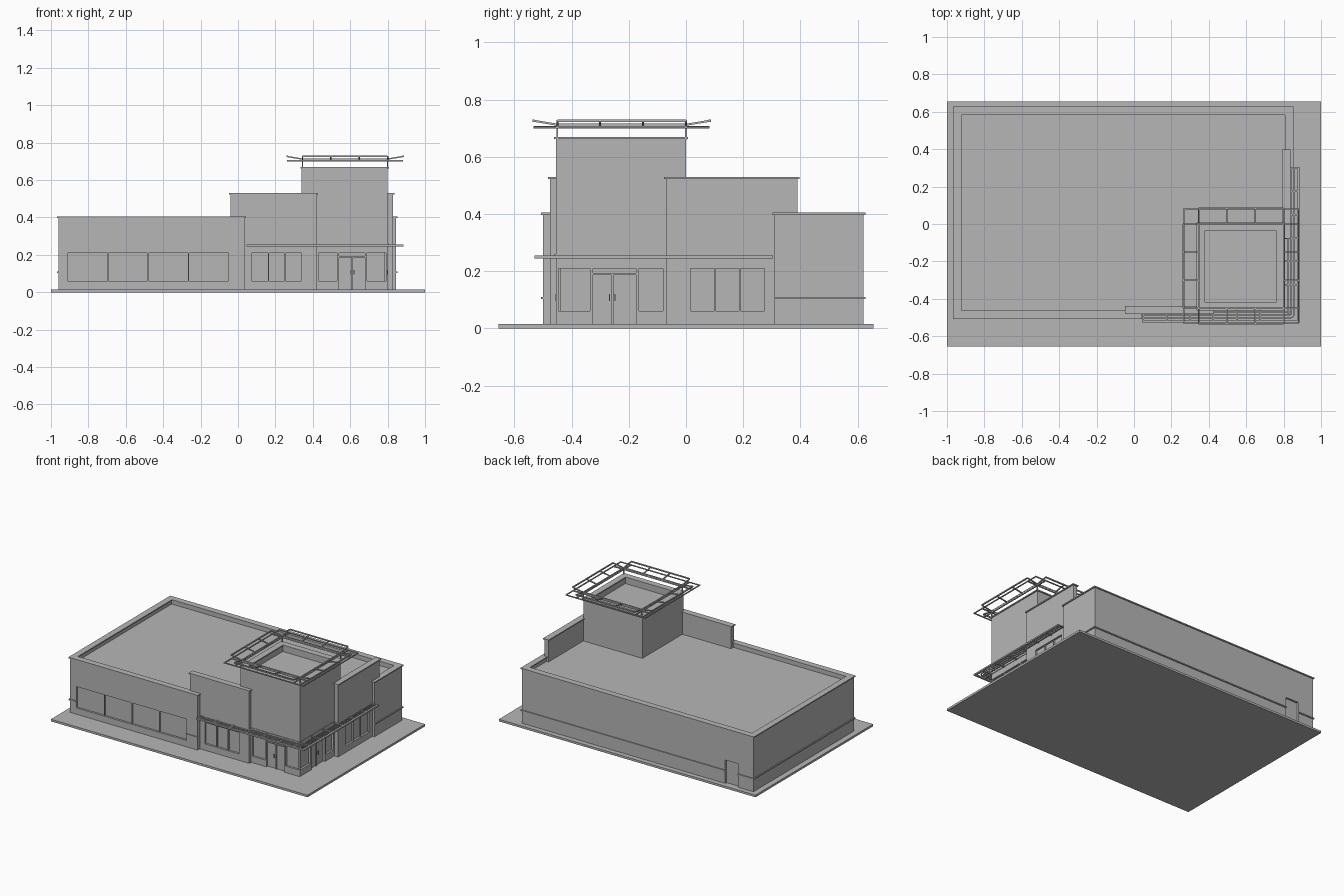
import bpy, math
from mathutils import Vector

cube = bpy.data.objects.get("Cube")
if cube:
    bpy.data.objects.remove(cube, do_unlink=True)

grey = bpy.data.materials.new("plain_grey")
grey.use_nodes = True
grey.diffuse_color = (0.47, 0.47, 0.47, 1)
grey.node_tree.nodes["Principled BSDF"].inputs["Base Color"].default_value = grey.diffuse_color


def prism(name, outline, z0, z1):
    """Extrude a counter-clockwise outline from z0 to z1."""
    n = len(outline)
    verts = [(x, y, z) for z in (z0, z1) for x, y in outline]
    faces = [tuple(reversed(range(n))), tuple(range(n, 2 * n))]
    faces += [(i, (i + 1) % n, (i + 1) % n + n, i + n) for i in range(n)]
    mesh = bpy.data.meshes.new(name)
    mesh.from_pydata(verts, [], faces)
    mesh.materials.append(grey)
    obj = bpy.data.objects.new(name, mesh)
    bpy.context.collection.objects.link(obj)
    return obj


def box(name, x0, x1, y0, y1, z0, z1):
    return prism(name, [(x0, y0), (x1, y0), (x1, y1), (x0, y1)], z0, z1)


def bar(name, a, b, w=0.008):
    """Square bar between two points."""
    a, b = Vector(a), Vector(b)
    h = w / 2
    obj = box(name, -h, h, -h, h, 0, (b - a).length)
    obj.rotation_mode = 'QUATERNION'
    obj.rotation_quaternion = (b - a).to_track_quat('Z', 'Y')
    obj.location = a
    return obj


def cut(obj, x0, x1, y0, y1, z0, z1):
    """Carve a recess out of a wall."""
    cutter = box("cutter", x0, x1, y0, y1, z0, z1)
    cutter.hide_render = True
    mod = obj.modifiers.new("recess", 'BOOLEAN')
    mod.object, mod.operation, mod.solver = cutter, 'DIFFERENCE', 'EXACT'
    bpy.context.view_layer.objects.active = obj
    bpy.ops.object.modifier_apply(modifier=mod.name)
    bpy.data.objects.remove(cutter, do_unlink=True)


def capped_wall(name, x0, x1, y0, y1, top):
    """Tall wall panel with a thin overhanging coping."""
    wall = box(name, x0, x1, y0, y1, GROUND, top - CAP)
    box(name + "_coping", x0 - LIP, x1 + LIP, y0 - LIP, y1 + LIP, top - CAP, top)
    return wall


def ring(name, x0, x1, y0, y1, t, z0, z1):
    """Square frame made of four butted boxes."""
    box(name + "_front", x0, x1, y0, y0 + t, z0, z1)
    box(name + "_back", x0, x1, y1 - t, y1, z0, z1)
    box(name + "_right", x0, x0 + t, y0 + t, y1 - t, z0, z1)
    box(name + "_left", x1 - t, x1, y0 + t, y1 - t, z0, z1)


GROUND, CAP, LIP, DEEP = 0.015, 0.008, 0.007, 0.014
SILL, HEAD = 0.06, 0.21
X0, X1, Y0, Y1, T = -0.96, 0.845, -0.50, 0.62, 0.03
FRONT_END, SIDE_END = 0.035, 0.31      # ends of the low parapet

# Ground slab
box("ground_slab", -1, 1, -0.655, 0.655, 0, GROUND)

# Main hall, flat roof inside a low parapet
hall = prism("main_hall", [(X0, Y0), (FRONT_END, Y0), (FRONT_END, -0.45), (0.36, -0.45),
             (0.36, -0.02), (0.805, -0.02), (0.805, SIDE_END), (X1, SIDE_END),
             (X1, Y1), (X0, Y1)], GROUND, 0.37)


def parapet(name, d, z0, z1):
    ix0, ix1, iy0, iy1 = X0 + T + d, X1 - T - d, Y0 + T + d, Y1 - T - d
    prism(name, [(X0 - d, Y0 - d), (FRONT_END + d, Y0 - d), (FRONT_END + d, iy0), (ix0, iy0),
                 (ix0, iy1), (ix1, iy1), (ix1, SIDE_END - d), (X1 + d, SIDE_END - d),
                 (X1 + d, Y1 + d), (X0 - d, Y1 + d)], z0, z1)


parapet("hall_parapet", 0, 0.37, 0.405 - CAP)
parapet("hall_coping", LIP, 0.405 - CAP, 0.405)

# Raised wall panels and corner tower
front_panel = capped_wall("front_panel", -0.04, 0.42, -0.475, -0.445, 0.53)
side_panel = capped_wall("side_panel", 0.80, 0.83, -0.07, 0.39, 0.53)
tower = box("tower", 0.34, 0.80, -0.455, 0.0, GROUND, 0.62)
ring("tower_parapet", 0.34, 0.80, -0.455, 0.0, T, 0.62, 0.67 - CAP)
ring("tower_coping", 0.34 - LIP, 0.80 + LIP, -0.455 - LIP, LIP, T + 2 * LIP, 0.67 - CAP, 0.67)

# Window recesses and mullions on the front
cut(hall, -0.91, -0.05, Y0 - 0.1, Y0 + DEEP, SILL, HEAD)
for i in range(1, 4):
    x = -0.91 + 0.215 * i
    box("hall_mullion", x - 0.003, x + 0.003, Y0 + 0.004, Y0 + DEEP, SILL, HEAD)
cut(front_panel, 0.075, 0.34, -0.6, -0.475 + DEEP, SILL, HEAD)
for x in (0.163, 0.252):
    box("front_mullion", x - 0.003, x + 0.003, -0.471, -0.475 + DEEP, SILL, HEAD)
cut(side_panel, 0.83 - DEEP, 0.9, 0.015, 0.275, SILL, HEAD)
for y in (0.102, 0.188):
    box("side_mullion", 0.83 - DEEP, 0.826, y - 0.003, y + 0.003, SILL, HEAD)

# Glazed shopfront with a double door on both tower faces
FX, FY = 0.80, -0.455
for a, b, low in ((0.43, 0.53, SILL), (0.54, 0.68, GROUND), (0.69, 0.79, SILL)):
    cut(tower, a, b, FY - 0.1, FY + DEEP, low, HEAD)
for a, b, low in ((-0.445, -0.335, SILL), (-0.325, -0.175, GROUND), (-0.165, -0.08, SILL)):
    cut(tower, FX - DEEP, FX + 0.1, a, b, low, HEAD)
box("front_door_meeting_stile", 0.606, 0.614, FY + 0.005, FY + DEEP, GROUND, 0.19)
box("front_door_head", 0.54, 0.68, FY + 0.005, FY + DEEP, 0.187, 0.193)
box("side_door_meeting_stile", FX - DEEP, FX - 0.005, -0.262, -0.254, GROUND, 0.19)
box("side_door_head", FX - DEEP, FX - 0.005, -0.325, -0.175, 0.187, 0.193)
for s in (-0.01, 0.01):
    bar("front_door_handle", (0.61 + s, FY, 0.095), (0.61 + s, FY, 0.12), 0.004)
    bar("side_door_handle", (FX, -0.258 + s, 0.095), (FX, -0.258 + s, 0.12), 0.004)

# Service door at the back
cut(hall, -0.84, -0.74, Y1 - DEEP, Y1 + 0.1, GROUND, 0.18)

# Thin string course around the hall
BZ0, BZ1 = 0.102, 0.11
box("string_course_back", -0.74, X1 + LIP, Y1, Y1 + LIP, BZ0, BZ1)
box("string_course_back_end", X0 - LIP, -0.84, Y1, Y1 + LIP, BZ0, BZ1)
box("string_course_right", X0 - LIP, X0, Y0 - LIP, Y1, BZ0, BZ1)
box("string_course_left", X1, X1 + LIP, SIDE_END, Y1, BZ0, BZ1)
box("string_course_front", X0, -0.91, Y0 - LIP, Y0, BZ0, BZ1)
box("string_course_front_end", -0.05, FRONT_END, Y0 - LIP, Y0, BZ0, BZ1)

# Slatted canopy wrapping the corner
CX, CY, CZ = 0.885, -0.53, 0.25
prism("canopy_edge", [(0.045, CY), (CX, CY), (CX, 0.305), (CX - 0.014, 0.305),
                      (CX - 0.014, CY + 0.014), (0.045, CY + 0.014)], CZ - 0.005, CZ + 0.005)
for d in (0.028, 0.044, 0.06):
    bar("canopy_front_slat", (0.045, CY + d, CZ), (CX - 0.05, CY + d, CZ), 0.006)
    bar("canopy_side_slat", (CX - d, CY + 0.05, CZ), (CX - d, 0.305, CZ), 0.006)
    arc = [(CX - 0.05 + (0.05 - d) * math.sin(t), CY + 0.05 - (0.05 - d) * math.cos(t), CZ)
           for t in (i * math.pi / 8 for i in range(5))] if d < 0.05 else []
    for p, q in zip(arc, arc[1:]):
        bar("canopy_corner_slat", p, q, 0.006)
for i in range(7):
    x, y = 0.05 + i * 0.125, 0.30 - i * 0.125
    bar("canopy_front_rib", (x, CY + 0.01, CZ), (x, -0.45, CZ))
    bar("canopy_side_rib", (CX - 0.01, y, CZ), (0.795, y, CZ))
box("front_canopy_fixing", 0.42, 0.803, FY - 0.004, FY, 0.25, 0.26)
box("side_canopy_fixing", FX, FX + 0.004, FY, -0.07, 0.25, 0.26)

# Trellis crown: posts, level frame and tilted side panels
TX0, TX1, TY0, TY1, OUT = 0.345, 0.80, -0.45, 0.0, 0.083
for x in (TX0, TX1):
    for y in (TY0, TY1):
        bar("crown_post", (x, y, 0.66), (x, y, 0.705), 0.006)
    bar("crown_long_beam", (x, TY0 - OUT, 0.703), (x, TY1 + OUT, 0.703))
for y in (TY0, TY1):
    bar("crown_cross_beam", (TX0 - OUT, y, 0.703), (TX1 + OUT, y, 0.703))
ring("crown_outer_frame", TX0 - OUT, TX1 + OUT, TY0 - OUT, TY1 + OUT, 0.007, 0.7, 0.706)

corners = [Vector((TX0, TY0, 0)), Vector((TX1, TY0, 0)), Vector((TX1, TY1, 0)), Vector((TX0, TY1, 0))]
for i in range(4):
    a, b = corners[i], corners[(i + 1) % 4]
    along = (b - a).normalized()
    rise = Vector((along.y, -along.x, 0)) * OUT + Vector((0, 0, 0.014))
    low = Vector((0, 0, 0.712))
    bar("crown_panel_inner_rail", a + low, b + low)
    bar("crown_panel_outer_rail", a + low + rise, b + low + rise)
    for k in range(4):
        p = a.lerp(b, k / 3) + low
        bar("crown_panel_rib", p, p + rise, 0.007)
